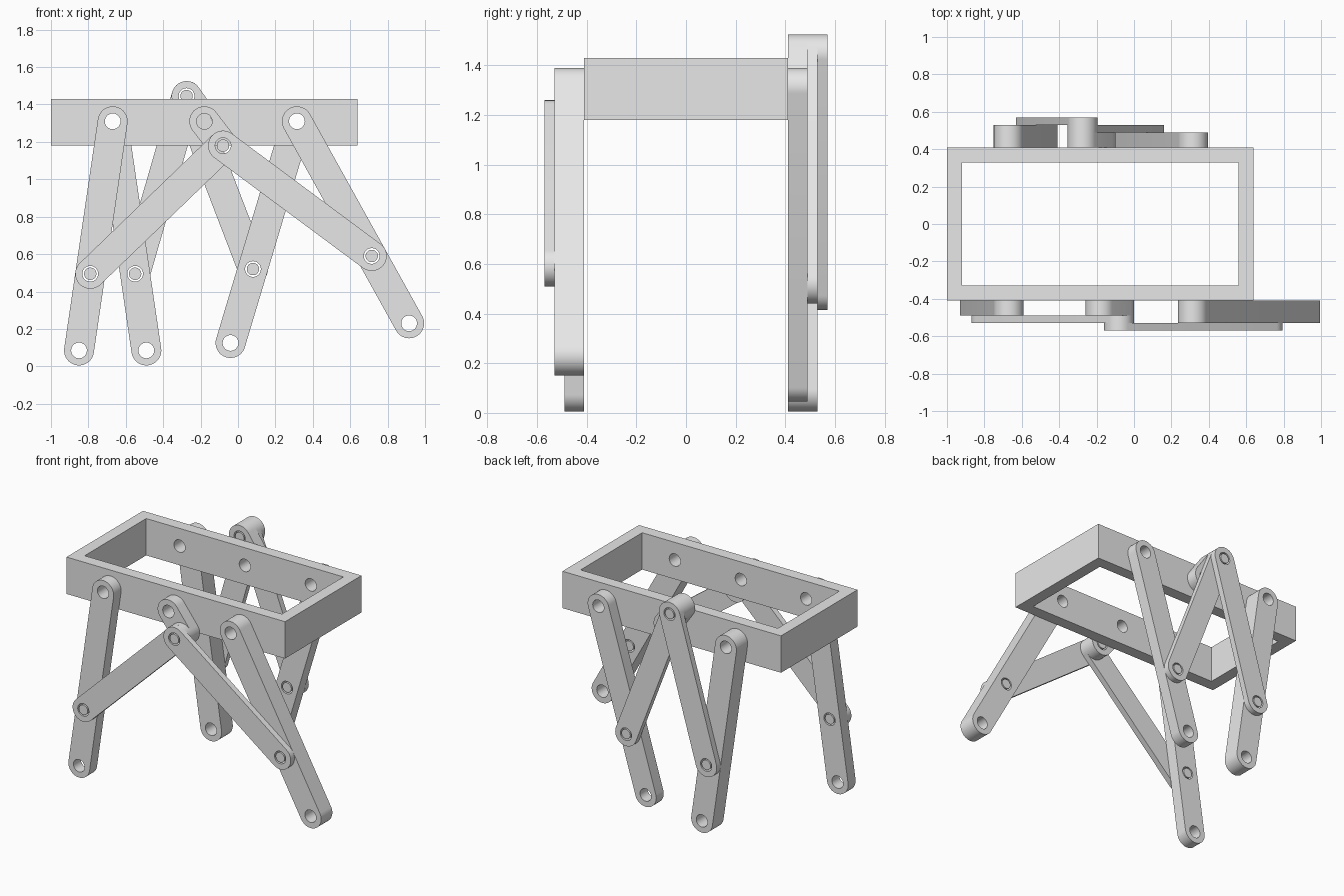
import bpy, bmesh, math
from mathutils import Vector

cube = bpy.data.objects.get("Cube")
if cube:
    bpy.data.objects.remove(cube, do_unlink=True)

grey = bpy.data.materials.new("light grey")
grey.use_nodes = True
grey.diffuse_color = (0.8, 0.8, 0.8, 1)
grey.node_tree.nodes["Principled BSDF"].inputs["Base Color"].default_value = (0.8, 0.8, 0.8, 1)

R, HOLE, PIN = 0.08, 0.042, 0.033   # bar end, hole and pin radii
WALL = 0.41                         # outer face of the frame
LAYER = 0.04                        # thickness of one link


def arc(centre, radius, start, sweep, steps):
    return [Vector(centre) + radius * Vector((math.cos(start + sweep * i / steps),
            math.sin(start + sweep * i / steps))) for i in range(steps + 1)]


def circle(centre, radius):
    return arc(centre, radius, 0, math.tau, 48)[:-1]


def stadium(a, b):
    d = Vector(b) - Vector(a)
    t = math.atan2(d.y, d.x)
    return (arc(a, R, t + math.pi / 2, math.pi, 24)
            + arc(b, R, t - math.pi / 2, math.pi, 24))


def plate(name, loops, y0, y1):
    """Fill x-z outlines (outer first, then holes) and extrude along y."""
    bm = bmesh.new()
    edges = []
    for loop in loops:
        vs = [bm.verts.new((p[0], y0, p[1])) for p in loop]
        edges += [bm.edges.new((vs[i - 1], vs[i])) for i in range(len(vs))]
    bmesh.ops.triangle_fill(bm, edges=edges, use_beauty=True, normal=(0, 1, 0))
    ext = bmesh.ops.extrude_face_region(bm, geom=bm.faces[:])
    moved = [g for g in ext["geom"] if isinstance(g, bmesh.types.BMVert)]
    bmesh.ops.translate(bm, verts=moved, vec=(0, y1 - y0, 0))
    bmesh.ops.recalc_face_normals(bm, faces=bm.faces[:])
    mesh = bpy.data.meshes.new(name)
    bm.to_mesh(mesh)
    bm.free()
    mesh.materials.append(grey)
    ob = bpy.data.objects.new(name, mesh)
    bpy.context.collection.objects.link(ob)
    return ob


def smooth(ob):
    bpy.ops.object.select_all(action='DESELECT')
    ob.select_set(True)
    bpy.context.view_layer.objects.active = ob
    bpy.ops.object.shade_smooth_by_angle(angle=math.radians(30))


def bar(name, a, b, side, near, far, extra=()):
    holes = [circle(p, HOLE) for p in (a, b, *extra)]
    smooth(plate(name, [stadium(a, b)] + holes,
                 side * (WALL + near * LAYER), side * (WALL + far * LAYER)))


def pin(name, p, side, far):
    smooth(plate(name, [circle(p, PIN)], side * WALL, side * (WALL + far * LAYER)))


# Pivots on the frame
hip_right, axle, hip_left = (-0.67, 1.31), (-0.18, 1.31), (0.315, 1.31)

# Open rectangular frame, drilled through both long walls
x0, x1, z0, z1, t = -1.0, 0.64, 1.18, 1.43, 0.08
frame = plate("frame", [[(x0, z0), (x1, z0), (x1, z1), (x0, z1)]], -WALL, WALL)
cutters = [plate("opening_cutter", [[(x0 + t, z0 - t), (x1 - t, z0 - t),
           (x1 - t, z1 + t), (x0 + t, z1 + t)]], t - WALL, WALL - t)]
cutters += [plate("hole_cutter", [circle(p, HOLE)], -1, 1)
            for p in (hip_right, axle, hip_left)]
bpy.context.view_layer.objects.active = frame
for c in cutters:
    c.hide_render = True
    mod = frame.modifiers.new("cut", 'BOOLEAN')
    mod.operation, mod.solver, mod.object = 'DIFFERENCE', 'EXACT', c
    bpy.ops.object.modifier_apply(modifier=mod.name)
for c in cutters:
    bpy.data.objects.remove(c, do_unlink=True)
smooth(frame)

# Each side: y sign, crank end, then per leg (hip, foot, knee, layers thick)
sides = (
    ("front", -1, (-0.08, 1.18),
     (("right", hip_right, (-0.85, 0.085), (-0.79, 0.495), 2),
      ("left", hip_left, (0.915, 0.23), (0.715, 0.59), 3))),
    ("back", 1, (-0.275, 1.445),
     (("right", hip_right, (-0.49, 0.085), (-0.55, 0.495), 3),
      ("left", hip_left, (-0.04, 0.125), (0.08, 0.52), 2))),
)
for end, side, crank, legs in sides:
    bar(end + "_crank", axle, crank, side, 0, 2)
    pin(end + "_crank_pin", crank, side, 4)
    for hand, hip, foot, knee, thick in legs:
        name = end + "_" + hand
        bar(name + "_leg", hip, foot, side, 0, thick, (knee,))
        bar(name + "_link", crank, knee, side, thick, thick + 1)
        pin(name + "_knee_pin", knee, side, thick + 1)
